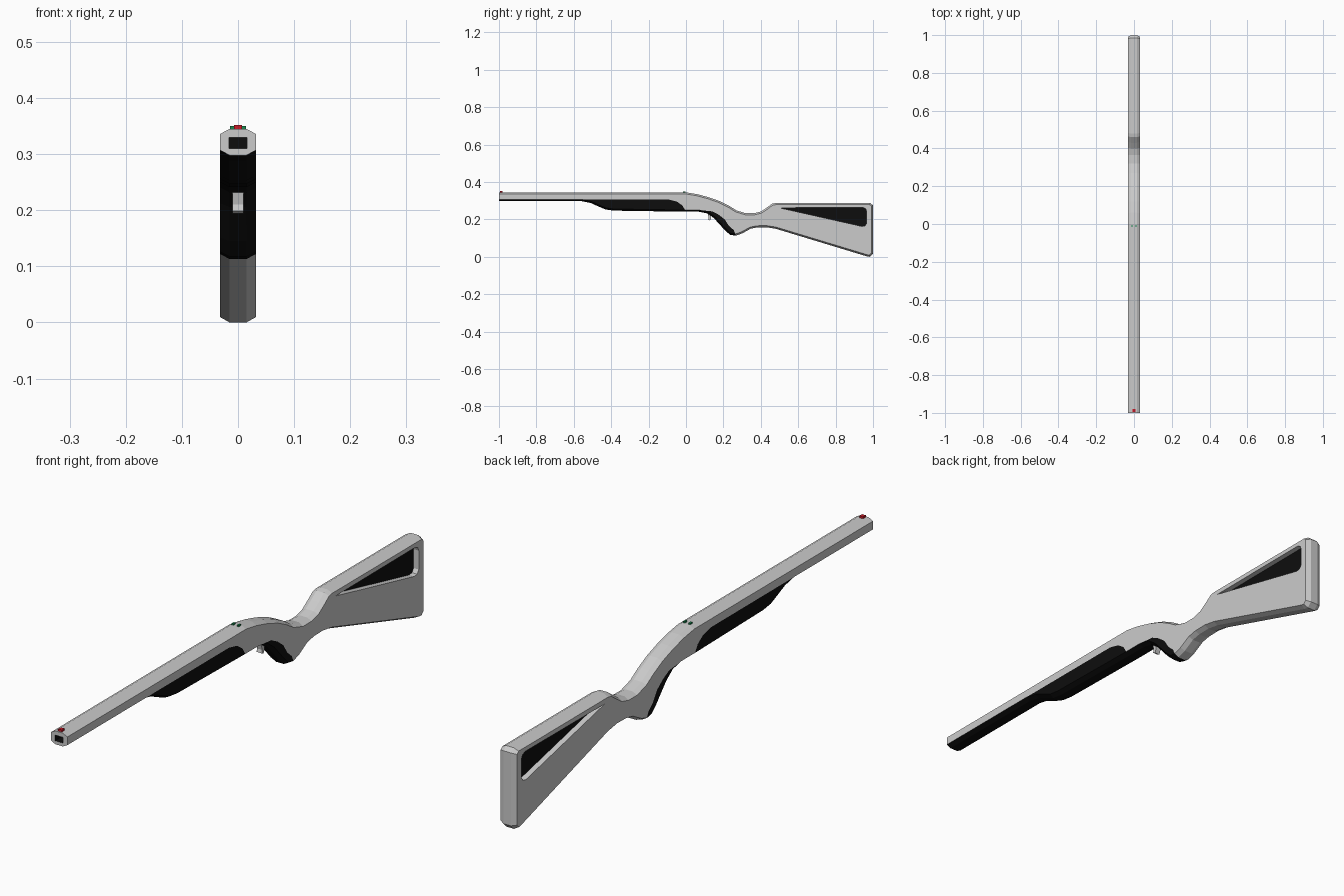
import bpy, bmesh
from mathutils import Vector
from mathutils.geometry import tessellate_polygon

if "Cube" in bpy.data.objects:
    bpy.data.objects.remove(bpy.data.objects["Cube"])

W, T, D = 0.032, 0.015, 0.009      # half width, half flat width, chamfer drop


def material(name, rgb):
    m = bpy.data.materials.new(name)
    m.diffuse_color = (*rgb, 1)
    m.use_nodes = True
    m.node_tree.nodes["Principled BSDF"].inputs["Base Color"].default_value = m.diffuse_color
    return m


BLACK = material("black", (0.004, 0.004, 0.004))
RED = material("red", (0.6, 0.01, 0.02))
GREEN = material("green", (0.01, 0.25, 0.08))


def finish(name, bm, mat=None):
    bmesh.ops.remove_doubles(bm, verts=bm.verts, dist=1e-5)
    me = bpy.data.meshes.new(name)
    bm.to_mesh(me)
    bm.free()
    ob = bpy.data.objects.new(name, me)
    bpy.context.collection.objects.link(ob)
    if mat:
        me.materials.append(mat)
    return ob


def face(bm, pts):
    return bm.faces.new([bm.verts.new(p) for p in pts])


def fill(bm, loops, normal):
    """Fill a flat outline, with holes, facing the given way."""
    loops = [[Vector(p) for p in lp] for lp in loops]
    flat = [p for lp in loops for p in lp]
    for tri in tessellate_polygon(loops):
        f = face(bm, [flat[i] for i in tri])
        f.normal_update()
        if f.normal.dot(Vector(normal)) < 0:
            f.normal_flip()


def sides(bm, poly, holes=(), x=W):
    for s in (-1, 1):
        fill(bm, [[(s * x, y, z) for y, z in lp] for lp in (poly, *holes)], (s, 0, 0))


def wall(bm, xa, xb, a, b, a2=None, b2=None):
    a2, b2 = a2 or a, b2 or b
    face(bm, [(xa, *a), (xa, *b), (xb, *b2), (xb, *a2)])


def box(name, x, y, z, mat):
    bm = bmesh.new()
    bmesh.ops.create_cube(bm, size=1)
    for v in bm.verts:
        v.co = [r[0] + (c + 0.5) * (r[1] - r[0]) for c, r in zip(v.co, (x, y, z))]
    return finish(name, bm, mat)


# Side outline (y, z), counter-clockwise from the lower muzzle corner
P = [(-1, .298), (-.56, .298),
     (-.51, .288), (-.47, .27), (-.43, .253), (-.385, .247), (-.005, .241),
     (.07, .241), (.115, .232), (.15, .206), (.18, .173), (.205, .145), (.235, .118), (.265, .113),
     (.30, .125), (.345, .15), (.38, .157), (.43, .158), (.48, .15),
     (.965, .003), (.983, 0), (1, .017), (1, .275), (.985, .288), (.48, .288),
     (.46, .284), (.43, .262), (.40, .242), (.365, .233), (.32, .233), (.27, .248),
     (.23, .273), (.18, .298), (.12, .319), (.06, .335), (0, .345), (-1, .345)]
N = len(P)
FORE_SEAM = [(-.02, .275), (-.05, .296), (-.095, .3065)]
GRIP_SEAM = [(.255, .143), (.23, .165), (.207, .2), (.175, .225), (.14, .243)]
HOLE = [(.50, .262), (.945, .264), (.96, .257), (.965, .245), (.965, .178), (.956, .165), (.94, .163)]


def inset(i):
    """Mitred inward offset; the muzzle end keeps its full outline."""
    p = Vector(P[i])
    e1 = (p - Vector(P[i - 1])).normalized()
    e2 = (Vector(P[(i + 1) % N]) - p).normalized()
    n1, n2 = Vector((-e1.y, e1.x)), Vector((-e2.y, e2.x))
    d1, d2 = (0 if i == 0 else D), (0 if i == N - 1 else D)
    det = n1.x * n2.y - n1.y * n2.x
    if abs(det) < 1e-3:
        q = p + n1 * D
    else:
        q = p + Vector((d1 * n2.y - d2 * n1.y, n1.x * d2 - n2.x * d1)) / det
    return tuple(q)


Q = [inset(i) for i in range(N)]


def band(bm, edges):
    """Flat outer strip with a chamfer on either side."""
    for i in edges:
        j = (i + 1) % N
        wall(bm, -W, -T, Q[i], Q[j], P[i], P[j])
        wall(bm, -T, T, P[i], P[j])
        wall(bm, T, W, P[i], P[j], Q[i], Q[j])


# Barrel, receiver and stock in one grey body
bm = bmesh.new()
band(bm, range(13, N - 1))
sides(bm, Q[0:2] + FORE_SEAM[::-1] + Q[6:8] + GRIP_SEAM[::-1] + Q[13:], [HOLE])
for a, b in zip(HOLE, HOLE[1:] + HOLE[:1]):
    wall(bm, .012, W, a, b)
    wall(bm, -W, -.012, a, b)
octagon = [(-W, *Q[0]), (-T, *P[0]), (T, *P[0]), (W, *Q[0]),
           (W, *Q[-1]), (T, *P[-1]), (-T, *P[-1]), (-W, *Q[-1])]
bore = [(-.016, -1, .31), (.016, -1, .31), (.016, -1, .33), (-.016, -1, .33)]
fill(bm, [octagon, bore], (0, -1, 0))
finish("body", bm)

# Black recess in the muzzle
bm = bmesh.new()
deep = [(x, -.96, z) for x, y, z in bore]
for i in range(4):
    j = (i + 1) % 4
    face(bm, [bore[j], bore[i], deep[i], deep[j]])
fill(bm, [deep], (0, -1, 0))
finish("muzzle_recess", bm, BLACK)

# Black underside, fore-end and grip
for name, edges, poly in (("underside", [0, 6], None),
                          ("fore_end", range(1, 6), Q[1:7] + FORE_SEAM),
                          ("grip", range(7, 13), Q[7:14] + GRIP_SEAM)):
    bm = bmesh.new()
    band(bm, edges)
    if poly:
        sides(bm, poly)
    finish(name, bm, BLACK)

# Sunken black panel in the stock
bm = bmesh.new()
sides(bm, HOLE, x=.012)
finish("stock_panel", bm, BLACK)

# Trigger
TRIG = [(.128, .194), (.134, .206), (.135, .235), (.115, .235), (.121, .21), (.118, .199)]
bm = bmesh.new()
sides(bm, TRIG, x=.01)
for a, b in zip(TRIG, TRIG[1:] + TRIG[:1]):
    wall(bm, -.01, .01, a, b)
finish("trigger", bm)

# Sights
box("front_sight", (-.007, .007), (-.995, -.98), (.343, .352), RED)
for s, side in ((-1, "left"), (1, "right")):
    box("rear_sight_" + side, sorted((s * .007, s * .014)), (-.016, -.004), (.343, .35), GREEN)
